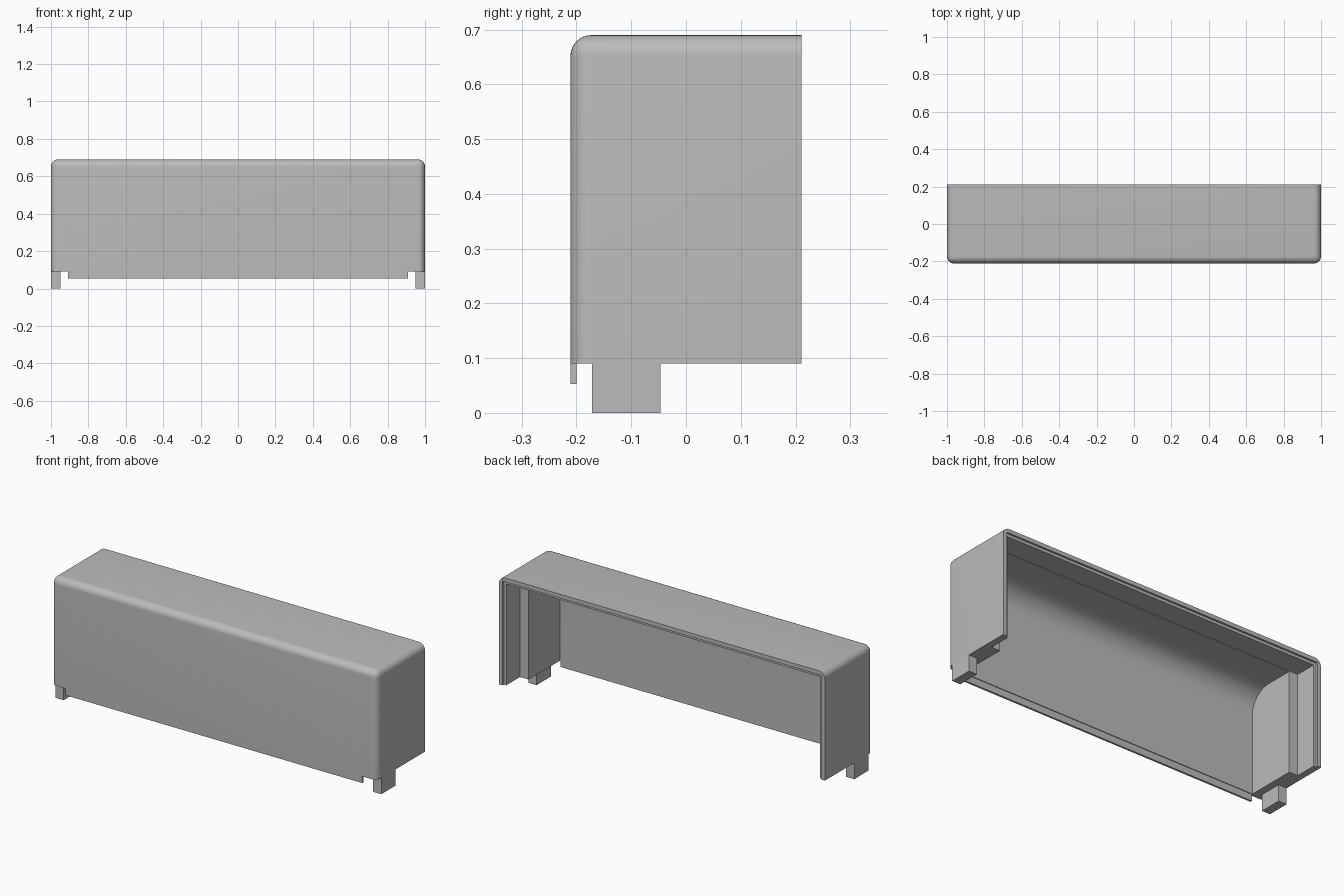
import bpy, bmesh, math

cube = bpy.data.objects.get("Cube")
if cube:
    bpy.data.objects.remove(cube, do_unlink=True)

grey = bpy.data.materials.new("plain_grey")
grey.use_nodes = True
grey.diffuse_color = (0.5, 0.5, 0.5, 1)
for node in grey.node_tree.nodes:
    if node.type == 'BSDF_PRINCIPLED':
        node.inputs["Base Color"].default_value = (0.5, 0.5, 0.5, 1)

FRONT, BACK = -0.211, 0.211
TOP, RIM = 0.69, 0.09          # height of the cover and of its lower rim


def add_object(name, bm):
    bmesh.ops.recalc_face_normals(bm, faces=bm.faces[:])
    mesh = bpy.data.meshes.new(name)
    bm.to_mesh(mesh)
    bm.free()
    mesh.materials.append(grey)
    obj = bpy.data.objects.new(name, mesh)
    bpy.context.collection.objects.link(obj)
    return obj


def prism(half_x, profile):
    """Extrude a y-z profile across x, symmetric about the centre."""
    bm = bmesh.new()
    face = bm.faces.new([bm.verts.new((-half_x, y, z)) for y, z in profile])
    new = bmesh.ops.extrude_face_region(bm, geom=[face])["geom"]
    moved = [v for v in new if isinstance(v, bmesh.types.BMVert)]
    bmesh.ops.translate(bm, verts=moved, vec=(2 * half_x, 0, 0))
    return bm


def box(x0, x1, y0, y1, z0, z1):
    bm = prism((x1 - x0) / 2, [(y0, z0), (y1, z0), (y1, z1), (y0, z1)])
    bmesh.ops.translate(bm, verts=bm.verts[:], vec=((x0 + x1) / 2, 0, 0))
    return bm


# Outer cover: rounded on every edge that does not touch the back or the rim
bm = box(-1, 1, FRONT, BACK, RIM, TOP)


def is_rounded(edge):
    mid = (edge.verts[0].co + edge.verts[1].co) / 2
    on_side, on_front, on_top = abs(mid.x) > 0.99, mid.y < FRONT + 0.01, mid.z > TOP - 0.01
    return on_side + on_front + on_top == 2 and mid.y < BACK - 0.01 and mid.z > RIM + 0.01


bmesh.ops.bevel(bm, geom=[e for e in bm.edges if is_rounded(e)], offset=0.038,
                offset_type='OFFSET', segments=8, profile=0.5, affect='EDGES')
cover = add_object("cover", bm)

# Main cavity, with a large fillet between the front wall and the ceiling
inner_front, ceiling, r = -0.196, 0.65, 0.12
fillet = []
for i in range(13):
    a = math.pi / 2 * i / 12
    fillet.append((inner_front + r - r * math.cos(a), ceiling - r + r * math.sin(a)))
cavity = prism(0.91, [(inner_front, -0.1)] + fillet + [(0.4, ceiling), (0.4, -0.1)])

# Wider pocket towards the back and the shallow step around the opening
cutters = [
    add_object("cavity_cutter", cavity),
    add_object("pocket_cutter", box(-0.963, 0.963, 0.08, 0.45, -0.15, 0.653)),
    add_object("step_cutter", box(-0.978, 0.978, 0.2, 0.5, -0.2, 0.668)),
]
bpy.context.view_layer.objects.active = cover
for cutter in cutters:
    cutter.hide_render = True
    mod = cover.modifiers.new("cut", 'BOOLEAN')
    mod.operation = 'DIFFERENCE'
    mod.solver = 'EXACT'
    mod.object = cutter
    bpy.ops.object.modifier_apply(modifier=mod.name)
for cutter in cutters:
    bpy.data.objects.remove(cutter, do_unlink=True)

# Thin lip below the front wall
add_object("front_lip", box(-0.91, 0.91, FRONT, -0.2, 0.053, RIM))

# Feet under the side walls
add_object("left_foot", box(0.95, 1, -0.172, -0.047, 0, RIM))
add_object("right_foot", box(-1, -0.95, -0.172, -0.047, 0, RIM))

# Smooth the rounded edges, keep the rest sharp
for obj in bpy.context.selected_objects:
    obj.select_set(False)
cover.select_set(True)
bpy.context.view_layer.objects.active = cover
bpy.ops.object.shade_smooth_by_angle(angle=math.radians(30))
